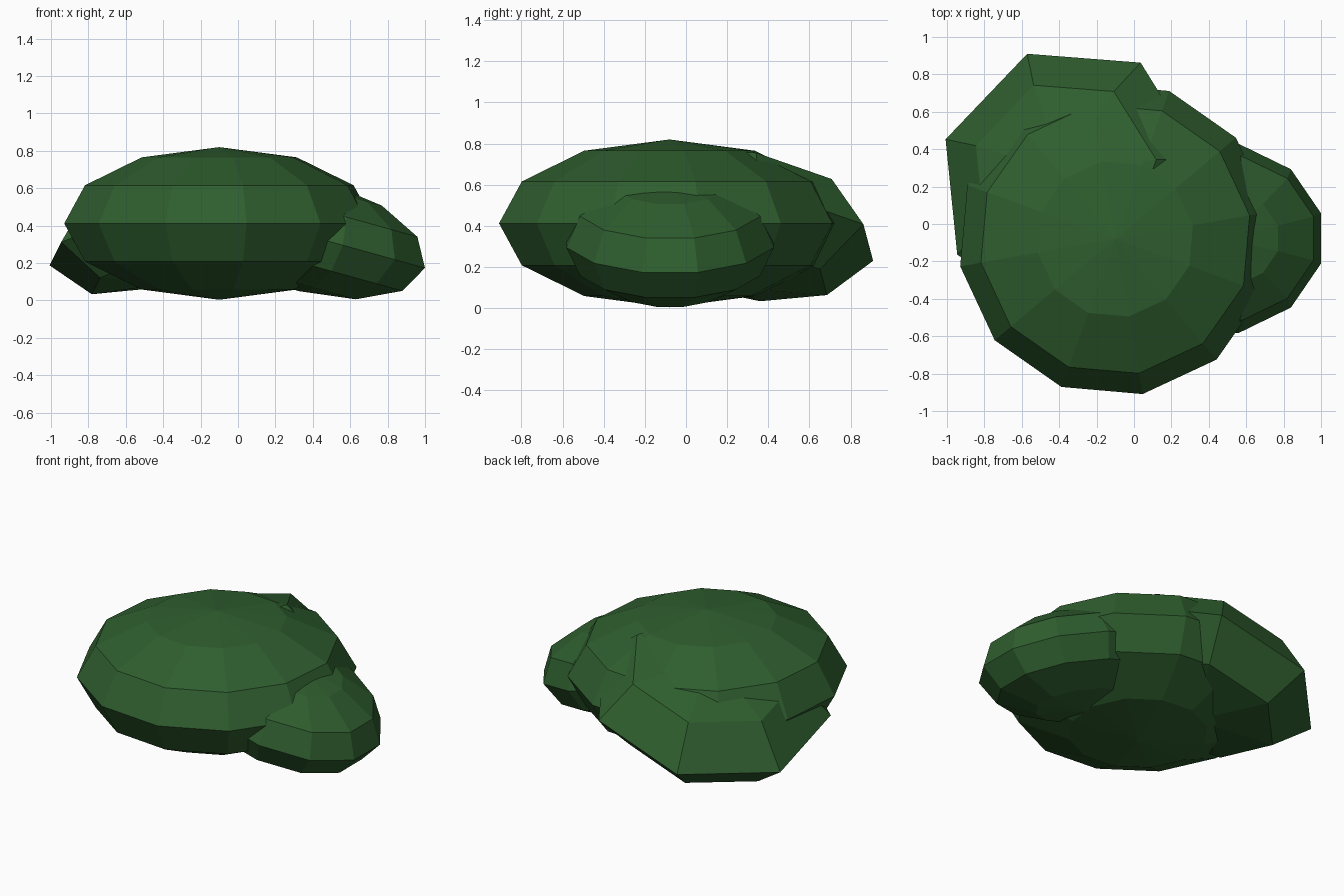
import bpy, bmesh, math
from mathutils import Matrix, Vector

if "Cube" in bpy.data.objects:
    bpy.data.objects.remove(bpy.data.objects["Cube"])

green = bpy.data.materials.new("leaf green")
green.diffuse_color = (0.028, 0.112, 0.028, 1)
green.use_nodes = True
green.node_tree.nodes["Principled BSDF"].inputs["Base Color"].default_value = green.diffuse_color


def lump(name, segments, rings, turn, centre, ax, ay, az):
    """Faceted ball whose three half-axes are the vectors ax, ay, az."""
    c, ax, ay, az = map(Vector, (centre, ax, ay, az))
    bm = bmesh.new()

    def point(ring, seg):
        t = math.pi * ring / rings
        p = math.radians(turn) + 2 * math.pi * seg / segments
        return c + math.sin(t) * (math.cos(p) * ax + math.sin(p) * ay) + math.cos(t) * az

    top, bottom = bm.verts.new(c + az), bm.verts.new(c - az)
    loops = [[bm.verts.new(point(r, s)) for s in range(segments)] for r in range(1, rings)]
    for s in range(segments):
        n = (s + 1) % segments
        bm.faces.new((top, loops[0][s], loops[0][n]))
        bm.faces.new((bottom, loops[-1][n], loops[-1][s]))
        for a, b in zip(loops, loops[1:]):
            bm.faces.new((a[s], b[s], b[n], a[n]))
    bmesh.ops.recalc_face_normals(bm, faces=bm.faces)
    mesh = bpy.data.meshes.new(name)
    bm.to_mesh(mesh)
    bm.free()
    mesh.materials.append(green)
    bpy.context.collection.objects.link(bpy.data.objects.new(name, mesh))


# large central foliage mass
lump("main_foliage", 12, 6, 10, (-0.10, -0.08, 0.412),
     (0.842, 0, 0), (0, 0.842, 0), (0, 0, 0.408))

# small mass on the right, tipped outwards
tip = Matrix.Rotation(math.radians(15.5), 3, 'Y')
lump("right_foliage", 12, 6, 15, (0.40, -0.077, 0.34),
     tip @ Vector((0.644, 0, 0)), (0, 0.523, 0), tip @ Vector((0, 0, 0.30)))

# coarser mass at the back left, tipped backwards and to the left
lump("back_foliage", 7, 4, 0, (-0.345, 0.24, 0.41),
     (-0.226, 0.67, -0.18), (-0.667, -0.262, -0.141), (-0.045, 0.04, 0.31))
